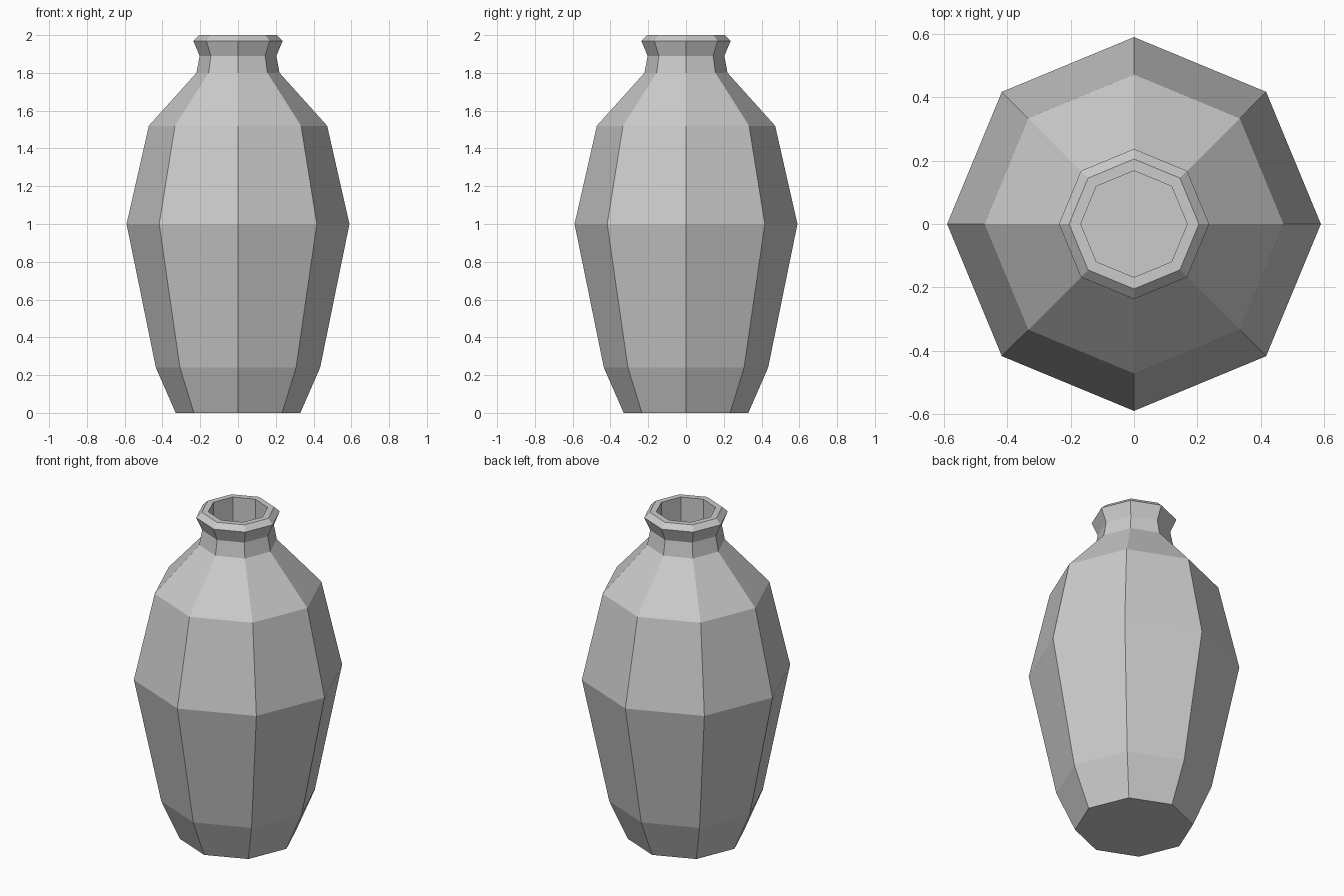
import bpy, bmesh
from math import cos, sin, pi

cube = bpy.data.objects.get("Cube")
if cube:
    bpy.data.objects.remove(cube, do_unlink=True)

SIDES = 8

# Radius and height: foot, belly, shoulder, neck, lip, then down inside the mouth
PROFILE = [
    (0.33, 0.0), (0.435, 0.24), (0.59, 1.0), (0.472, 1.52),
    (0.22, 1.8), (0.203, 1.89), (0.237, 1.97), (0.205, 2.0),
    (0.168, 2.0), (0.168, 1.76),
]

# Plain grey clay
clay = bpy.data.materials.new("grey_clay")
clay.use_nodes = True
grey = (0.6, 0.6, 0.6, 1.0)
clay.diffuse_color = grey
clay.node_tree.nodes["Principled BSDF"].inputs["Base Color"].default_value = grey


def lathe(name, profile, material):
    """Turn a profile into a closed, flat-faced body."""
    bm = bmesh.new()
    rings = []
    for r, z in profile:
        angles = [2 * pi * i / SIDES for i in range(SIDES)]
        rings.append([bm.verts.new((r * cos(a), r * sin(a), z)) for a in angles])
    for low, high in zip(rings, rings[1:]):
        for i in range(SIDES):
            j = (i + 1) % SIDES
            bm.faces.new((low[i], low[j], high[j], high[i]))
    # Underside and the floor inside the mouth
    bm.faces.new(rings[0][::-1])
    bm.faces.new(rings[-1])
    bmesh.ops.recalc_face_normals(bm, faces=bm.faces)
    mesh = bpy.data.meshes.new(name)
    bm.to_mesh(mesh)
    bm.free()
    mesh.materials.append(material)
    obj = bpy.data.objects.new(name, mesh)
    bpy.context.collection.objects.link(obj)
    return obj


lathe("vase", PROFILE, clay)
